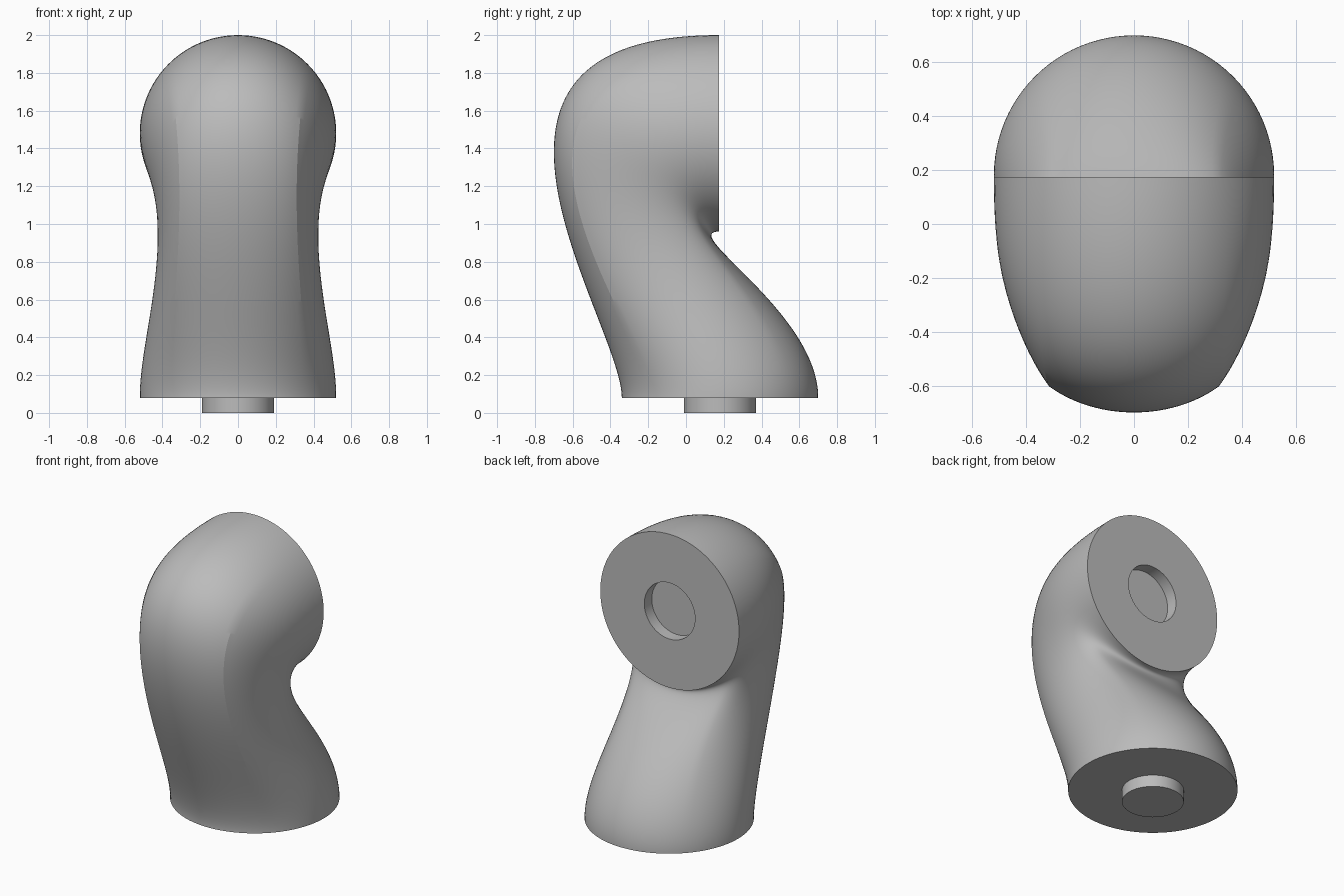
import bpy, bmesh
from math import sin, cos, pi, radians
from mathutils import Vector

if "Cube" in bpy.data.objects:
    bpy.data.objects.remove(bpy.data.objects["Cube"], do_unlink=True)

SEG, STEPS = 96, 110
R, PEG_R, PEG_H = 0.52, 0.19, 0.08
BASE_Y, FACE_Y, FACE_Z = 0.18, 0.175, 1.48

grey = bpy.data.materials.new("plain grey")
grey.use_nodes = True
colour = (0.5, 0.5, 0.5, 1)
grey.diffuse_color = colour
grey.node_tree.nodes["Principled BSDF"].inputs["Base Color"].default_value = colour


def bezier(p, t):
    s = 1 - t
    return p[0] * s**3 + p[1] * 3 * s * s * t + p[2] * 3 * s * t * t + p[3] * t**3


def rail(y0, z1, up, back):
    """Side-plane curve that leaves the base upwards and meets the face level."""
    pts = [(y0, PEG_H), (y0, PEG_H + up), (FACE_Y - back, z1), (FACE_Y, z1)]
    return [Vector((0, y, z)) for y, z in pts]


def section(angle, t):
    """Unit section: a circle at both ends, four flatter arcs between them."""
    fade = sin(pi * t) ** 2
    kf, kb, ks = 1 - 0.35 * fade, 1 - 0.1 * fade, 1 - 0.08 * fade
    c, s, h = cos(angle), sin(angle), cos(pi / 4)
    if abs(c) >= h - 1e-6:
        k = kf if c > 0 else kb
        v = (1 - (1 - abs(c)) * k) * (1 if c > 0 else -1)
        u = s / h * (1 - (1 - h) * ks)
    else:
        k = kf if c > 0 else kb
        v = c / h * (1 - (1 - h) * k)
        u = (1 - (1 - abs(s)) * ks) * (1 if s > 0 else -1)
    return u, v


def finish(bm, name):
    bmesh.ops.recalc_face_normals(bm, faces=bm.faces)
    mesh = bpy.data.meshes.new(name)
    bm.to_mesh(mesh)
    bm.free()
    mesh.materials.append(grey)
    ob = bpy.data.objects.new(name, mesh)
    bpy.context.collection.objects.link(ob)
    bpy.ops.object.select_all(action='DESELECT')
    ob.select_set(True)
    bpy.context.view_layer.objects.active = ob
    bpy.ops.object.shade_smooth_by_angle(angle=radians(15))


# Bent body, lofted from the round base to the upright round face
front = rail(BASE_Y - R, FACE_Z + R, 0.4, 1.6)
rear = rail(BASE_Y + R, FACE_Z - R, 0.45, 0.22)
angles = [2 * pi * i / SEG for i in range(SEG)]
bm = bmesh.new()
rings = []
for j in range(STEPS + 1):
    t = j / STEPS
    f, b = bezier(front, t), bezier(rear, t)
    mid, axis = (f + b) / 2, (f - b) / 2
    width = R - 0.095 * sin(pi * t) ** 2
    ring = []
    for a in angles:
        u, v = section(a, t)
        ring.append(bm.verts.new(mid + axis * v + Vector((width * u, 0, 0))))
    rings.append(ring)

# Round socket sunk into the face
for y in (FACE_Y, FACE_Y - PEG_H):
    rings.append([bm.verts.new((PEG_R * sin(a), y, FACE_Z + PEG_R * cos(a))) for a in angles])

for lo, hi in zip(rings, rings[1:]):
    for i in range(SEG):
        n = (i + 1) % SEG
        bm.faces.new((lo[i], lo[n], hi[n], hi[i]))
bm.faces.new(rings[0])
bm.faces.new(rings[-1])
finish(bm, "body")

# Peg under the base
bm = bmesh.new()
bmesh.ops.create_cone(bm, cap_ends=True, segments=64, radius1=PEG_R, radius2=PEG_R, depth=PEG_H)
bmesh.ops.translate(bm, vec=(0, BASE_Y, PEG_H / 2), verts=bm.verts)
finish(bm, "base_peg")
